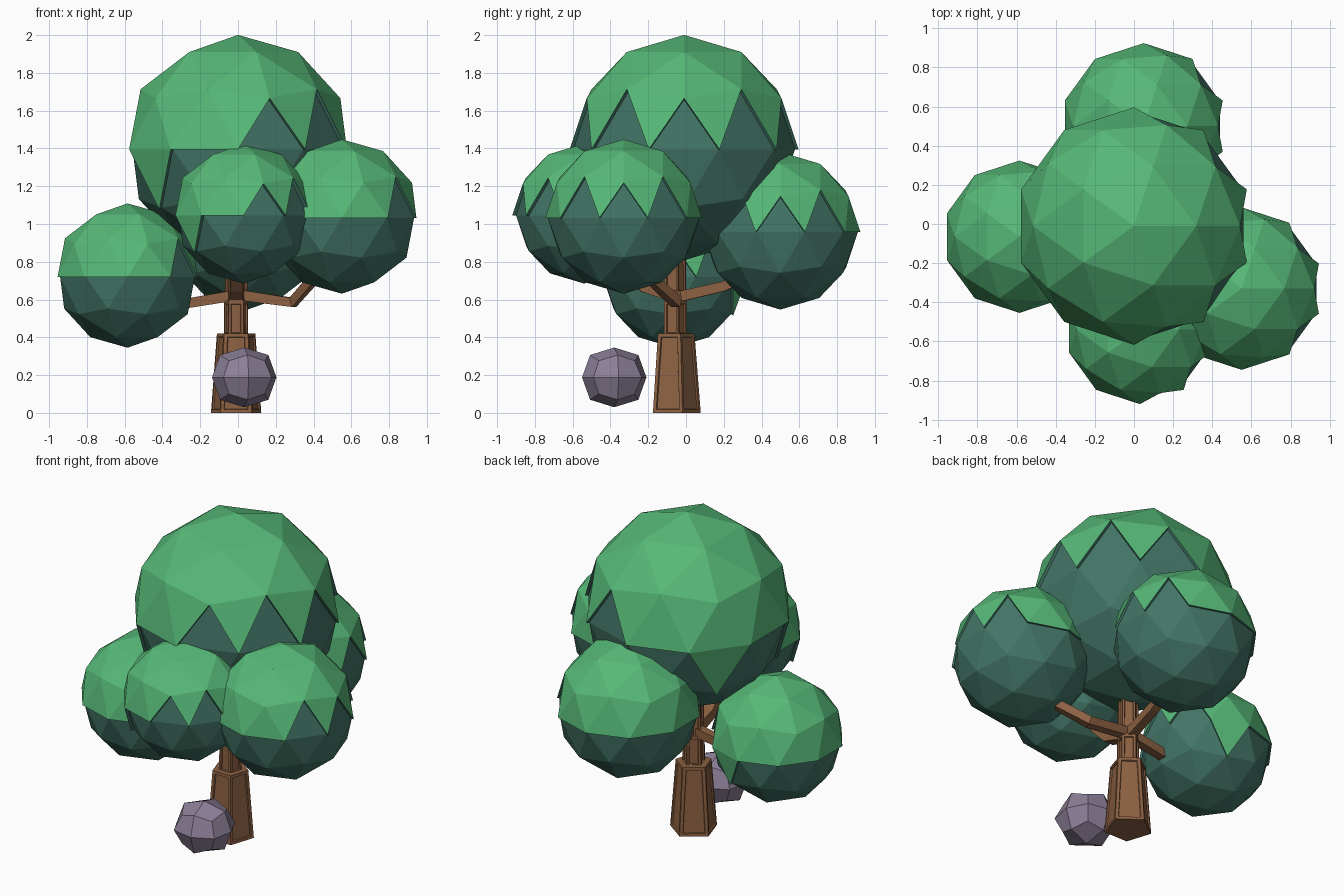
import bpy, bmesh, math
from mathutils import Vector, Matrix

if "Cube" in bpy.data.objects:
    bpy.data.objects.remove(bpy.data.objects["Cube"])


def material(name, rgb):
    lin = [((c / 255 + 0.055) / 1.055) ** 2.4 for c in rgb]
    m = bpy.data.materials.new(name)
    m.diffuse_color = (*lin, 1)
    m.use_nodes = True
    m.node_tree.nodes["Principled BSDF"].inputs["Base Color"].default_value = m.diffuse_color
    return m


LIGHT = material("leaf_green", (86, 184, 119))
DARK = material("shade_teal", (67, 117, 103))
BARK = material("bark_brown", (140, 97, 66))
STONE = material("stone_mauve", (140, 127, 151))


def finish(bm, name, mats, loc=(0, 0, 0)):
    me = bpy.data.meshes.new(name)
    bm.normal_update()
    bm.to_mesh(me)
    bm.free()
    ob = bpy.data.objects.new(name, me)
    ob.location = loc
    for m in mats:
        me.materials.append(m)
    bpy.context.collection.objects.link(ob)
    return ob


# Leaf ball: faceted sphere with a raised light cap ending in a zigzag.
# dark = azimuths of dark points above the equator, drop = light points below it
def leaf_ball(name, centre, inner, outer, dark, drop=()):
    bm = bmesh.new()
    bmesh.ops.create_icosphere(bm, subdivisions=2, radius=inner)
    cap = []
    for f in bm.faces:
        f.material_index = 1
        c = f.calc_center_median() / inner
        az = round(math.degrees(math.atan2(c.y, c.x)) / 36) * 36
        if c.z > 0.25 or (c.z > 0 and az not in dark) or (-0.25 < c.z < 0 and az in drop):
            cap.append(f)
    new = bmesh.ops.extrude_face_region(bm, geom=cap)["geom"]
    for g in new:
        if isinstance(g, bmesh.types.BMVert):
            g.co *= outer / inner
        elif isinstance(g, bmesh.types.BMFace):
            g.material_index = 0
    finish(bm, name, [LIGHT, DARK], centre)


side = (-36, 0, 36)
leaf_ball("crown_leaves", (0, -0.01, 1.395), 0.587, 0.606, (-72, -36, 0, 36, 72), (144, -144))
leaf_ball("left_leaves", (-0.585, -0.065, 0.72), 0.375, 0.389, side, (72,))
leaf_ball("right_leaves", (0.55, -0.33, 1.033), 0.402, 0.415, side)
leaf_ball("front_leaves", (0.03, -0.54, 1.045), 0.36, 0.38, (-72, -36, 0, 36), (-144,))
leaf_ball("back_leaves", (0.05, 0.5, 0.957), 0.41, 0.424, side)


# Trunk: five-sided sections with sunken panels
def trunk_section(name, z0, z1, r0, r1, border):
    bm = bmesh.new()
    bmesh.ops.create_cone(bm, cap_ends=True, segments=5, radius1=r0, radius2=r1, depth=z1 - z0)
    bm.normal_update()
    sides = [f for f in bm.faces if abs(f.normal.z) < 0.5]
    bmesh.ops.inset_individual(bm, faces=sides, thickness=border)
    bmesh.ops.inset_individual(bm, faces=sides, thickness=0.004, depth=-0.008)
    finish(bm, name, [BARK], (-0.01, -0.062, (z0 + z1) / 2))


trunk_section("trunk_base", 0, 0.42, 0.14, 0.107, 0.025)
trunk_section("trunk_middle", 0.41, 0.59, 0.067, 0.066, 0.018)
trunk_section("trunk_top", 0.59, 0.95, 0.064, 0.06, 0.015)


# Branches: four-sided bars swept along a path
def branch(name, pts, r0, r1):
    pts = [Vector(p) for p in pts]
    bm = bmesh.new()
    rings = []
    for i, p in enumerate(pts):
        t = (pts[min(i + 1, len(pts) - 1)] - pts[max(i - 1, 0)]).normalized()
        u = t.cross(Vector((0, 0, 1))).normalized()
        v = u.cross(t)
        r = r0 + (r1 - r0) * i / (len(pts) - 1)
        rings.append([bm.verts.new(p + u * r * a + v * r * b)
                      for a, b in ((1, 1), (-1, 1), (-1, -1), (1, -1))])
    for a, b in zip(rings, rings[1:]):
        for k in range(4):
            bm.faces.new((a[k], a[(k + 1) % 4], b[(k + 1) % 4], b[k]))
    bm.faces.new(rings[0])
    bm.faces.new(rings[-1])
    bmesh.ops.recalc_face_normals(bm, faces=bm.faces[:])
    finish(bm, name, [BARK], (0, 0, 0))


branch("right_branch", [(0, -0.06, 0.625), (0.29, -0.05, 0.585), (0.48, -0.28, 0.8)], 0.028, 0.024)
branch("left_branch", [(0, -0.06, 0.625), (-0.27, -0.06, 0.58), (-0.45, -0.06, 0.62)], 0.028, 0.024)
branch("front_branch", [(-0.01, -0.06, 0.62), (-0.01, -0.22, 0.67), (0, -0.4, 0.85)], 0.036, 0.03)
branch("back_branch", [(-0.01, -0.06, 0.61), (0.02, 0.2, 0.67), (0.04, 0.4, 0.76)], 0.028, 0.024)

# Stone: rounded cube beside the trunk
bm = bmesh.new()
bmesh.ops.create_cube(bm, size=2)
stone = finish(bm, "stone", [STONE], (0.033, -0.38, 0.188))
stone.scale = (0.172, 0.172, 0.158)
stone.rotation_euler = (0, 0, math.radians(8))
sub = stone.modifiers.new("round", "SUBSURF")
sub.levels = sub.render_levels = 1
sub.use_limit_surface = False
